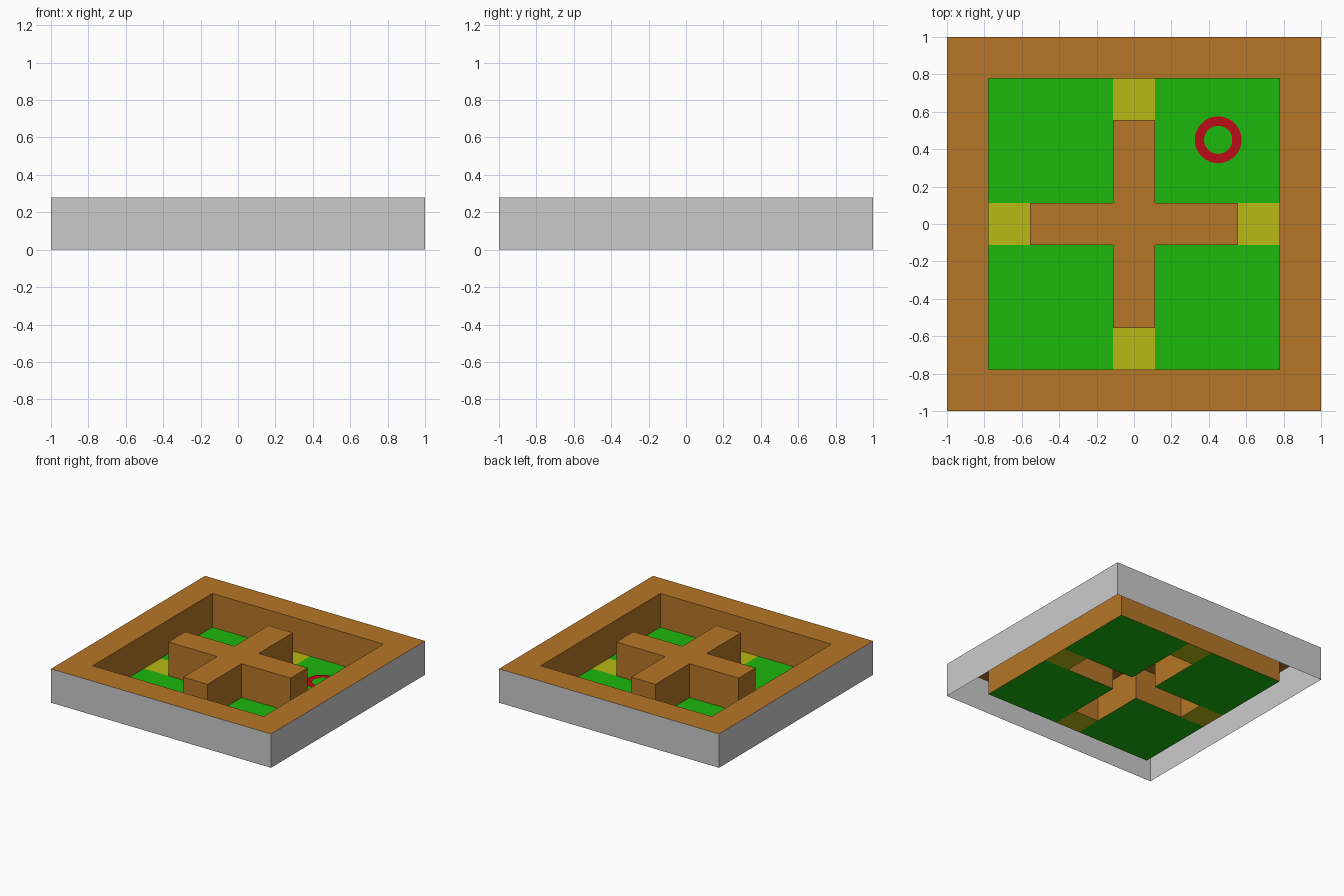
import bpy, bmesh, math

if "Cube" in bpy.data.objects:
    bpy.data.objects.remove(bpy.data.objects["Cube"])

U = 2 / 9          # floor cell size
H = 0.278          # wall height
IN = 3.5 * U       # half size of the arena floor
ARM = 2.5 * U      # reach of the central cross
W = 0.5 * U        # half width of the cross arms


def mat(name, col):
    m = bpy.data.materials.new(name)
    m.diffuse_color = (*col, 1)
    m.use_nodes = True
    m.node_tree.nodes["Principled BSDF"].inputs["Base Color"].default_value = m.diffuse_color
    return m


BROWN = mat("brown", (0.47, 0.18, 0.02))
GREEN = mat("green", (0.012, 0.48, 0.004))
YELLOW = mat("yellow", (0.48, 0.48, 0.007))
RED = mat("red", (0.5, 0.004, 0.008))


def make(name, quads, material=None):
    """Object from flat polygons, shared corners welded."""
    bm = bmesh.new()
    for q in quads:
        bm.faces.new([bm.verts.new(p) for p in q])
    bmesh.ops.remove_doubles(bm, verts=bm.verts, dist=1e-5)
    me = bpy.data.meshes.new(name)
    bm.to_mesh(me)
    bm.free()
    ob = bpy.data.objects.new(name, me)
    bpy.context.collection.objects.link(ob)
    if material:
        me.materials.append(material)
    return ob


def walls(outline):
    """Vertical sheets around a counter-clockwise outline, facing outward."""
    n = len(outline)
    return [[(*outline[i], 0), (*outline[(i + 1) % n], 0),
             (*outline[(i + 1) % n], H), (*outline[i], H)] for i in range(n)]


def rect(x0, y0, x1, y1, z=0):
    return [(x0, y0, z), (x1, y0, z), (x1, y1, z), (x0, y1, z)]


def square(r):
    return [(-r, -r), (r, -r), (r, r), (-r, r)]


# Outer shell, open underneath
make("outer_walls", walls(square(1)))

# Border: top rim and inward-facing walls
o, i = square(1), square(IN)
rim = [[(*o[k], H), (*o[(k + 1) % 4], H), (*i[(k + 1) % 4], H), (*i[k], H)]
       for k in range(4)]
make("border", rim + [q[::-1] for q in walls(i)], BROWN)

# Central cross, hollow and open underneath
cross = []
for k in range(4):
    c, s = round(math.cos(k * math.pi / 2)), round(math.sin(k * math.pi / 2))
    for x, y in ((W, -W), (ARM, -W), (ARM, W)):
        cross.append((c * x - s * y, s * x + c * y))
make("cross", walls(cross) + [[(x, y, H) for x, y in cross]], BROWN)

# Four room floors
make("room_floors", [rect(min(a * W, a * IN), min(b * W, b * IN),
                          max(a * W, a * IN), max(b * W, b * IN))
                     for a in (-1, 1) for b in (-1, 1)], GREEN)

# Four doorway tiles between the rooms
make("doorway_tiles", [rect(-IN, -W, -ARM, W), rect(ARM, -W, IN, W),
                       rect(-W, -IN, W, -ARM), rect(-W, ARM, W, IN)], YELLOW)

# Flat ring marker on one floor
N = 48
ring = []
for k in range(N):
    a, b = 2 * math.pi * k / N, 2 * math.pi * (k + 1) / N
    ring.append([(0.45 + r * math.cos(t), 0.45 + r * math.sin(t), 0.005)
                 for r, t in ((0.075, a), (0.125, a), (0.125, b), (0.075, b))])
make("ring_marker", ring, RED)
